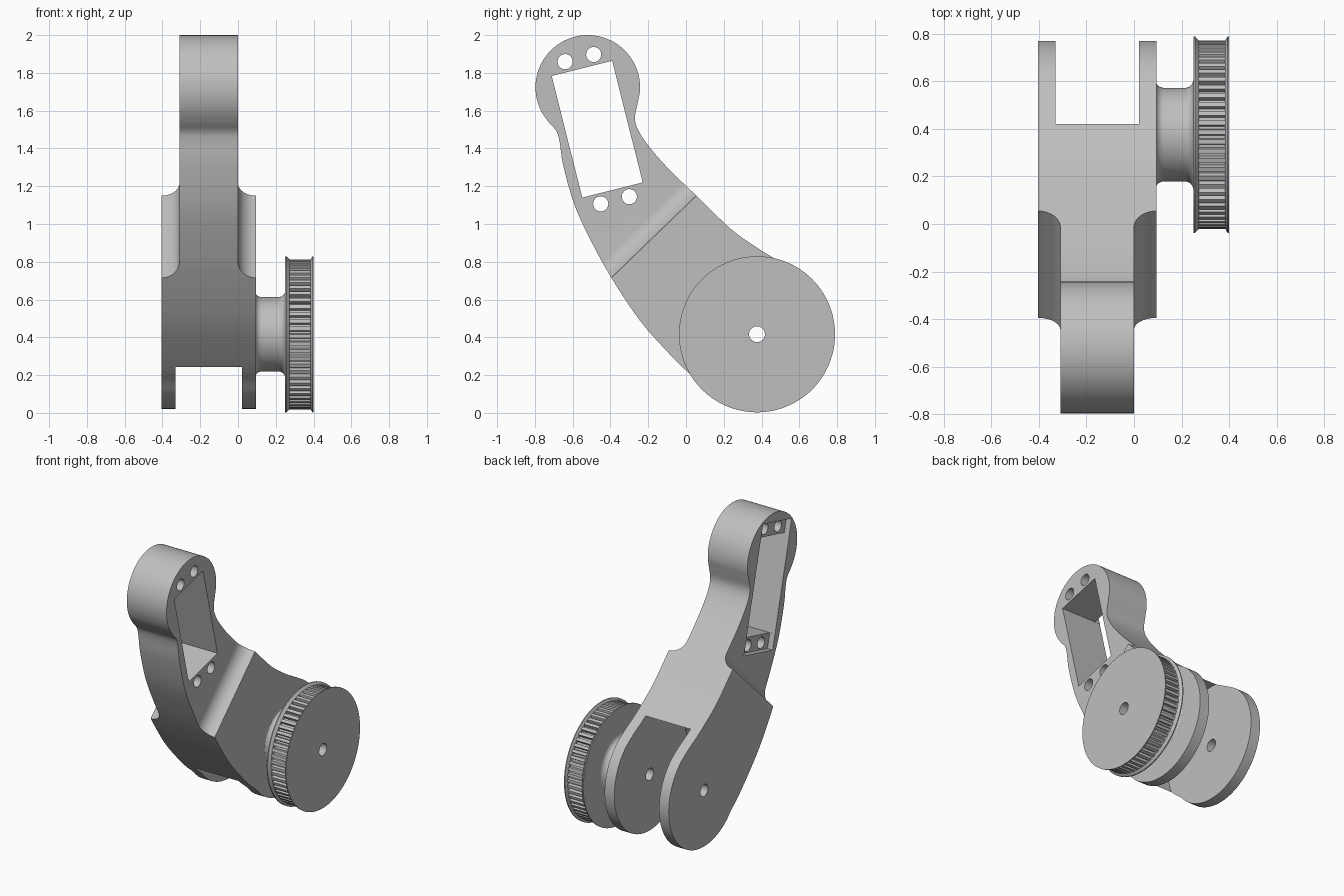
import bpy, bmesh
from math import sin, cos, pi, radians
from mathutils import Vector

if "Cube" in bpy.data.objects:
    bpy.data.objects.remove(bpy.data.objects["Cube"])

grey = bpy.data.materials.new("matte grey")
grey.use_nodes = True
COLOUR = (0.52, 0.52, 0.52, 1)
grey.diffuse_color = COLOUR
grey.node_tree.nodes["Principled BSDF"].inputs["Base Color"].default_value = COLOUR

X, Y, Z = Vector((1, 0, 0)), Vector((0, 1, 0)), Vector((0, 0, 1))
AXLE = Vector((0.376, 0.416))      # pivot, as (y, z)
HEAD = Vector((-0.52, 1.723))      # centre of the rounded top
BORE = 0.042


def make(name, bm):
    bmesh.ops.recalc_face_normals(bm, faces=bm.faces)
    mesh = bpy.data.meshes.new(name)
    bm.to_mesh(mesh)
    bm.free()
    mesh.materials.append(grey)
    ob = bpy.data.objects.new(name, mesh)
    bpy.context.collection.objects.link(ob)
    return ob


def prism(name, pts, lo, hi, u=Y, v=Z, w=X, origin=Vector((0, 0, 0))):
    """Extrude a closed 2D outline along w."""
    bm = bmesh.new()
    ends = [[bm.verts.new(origin + u * a + v * b + w * d) for a, b in pts] for d in (lo, hi)]
    bm.faces.new(ends[0])
    bm.faces.new(ends[1])
    for i in range(len(pts)):
        bm.faces.new((ends[0][i - 1], ends[0][i], ends[1][i], ends[1][i - 1]))
    return make(name, bm)


def arc(c, r, a0, a1, n):
    angles = [radians(a0 + (a1 - a0) * i / n) for i in range(n + 1)]
    return [(c[0] + r * cos(a), c[1] + r * sin(a)) for a in angles]


def circle(c, r, n=96):
    return arc(c, r, 0, 360, n)[:-1]


def smooth_loop(ctrl, steps=4):
    """Closed Catmull-Rom curve through the control points."""
    p, out = [Vector(c) for c in ctrl], []
    for i in range(len(p)):
        a, b, c, d = p[i - 1], p[i], p[(i + 1) % len(p)], p[(i + 2) % len(p)]
        for k in range(steps):
            t = k / steps
            out.append((2 * b + (c - a) * t + (2 * a - 5 * b + 4 * c - d) * t ** 2
                        + (3 * b - a - 3 * c + d) * t ** 3) / 2)
    return out


def lathe(name, profile, n=128):
    """Spin a closed (x, radius) profile about the axle."""
    bm = bmesh.new()
    rings = [[bm.verts.new((x, AXLE.x + r * cos(2 * pi * i / n), AXLE.y + r * sin(2 * pi * i / n)))
              for x, r in profile] for i in range(n)]
    for i in range(n):
        for j in range(len(profile)):
            bm.faces.new((rings[i - 1][j - 1], rings[i - 1][j], rings[i][j], rings[i][j - 1]))
    return make(name, bm)


def cut(ob, cutter):
    mod = ob.modifiers.new("cut", "BOOLEAN")
    mod.operation, mod.solver, mod.object = "DIFFERENCE", "EXACT", cutter
    bpy.context.view_layer.objects.active = ob
    bpy.ops.object.modifier_apply(modifier=mod.name)
    bpy.data.objects.remove(cutter)


def shade(ob, angle=30):
    bpy.ops.object.select_all(action="DESELECT")
    ob.select_set(True)
    bpy.context.view_layer.objects.active = ob
    bpy.ops.object.shade_smooth_by_angle(angle=radians(angle))


# Arm: one curved side outline at full width
outline = smooth_loop(
    arc(HEAD, 0.277, -18, 222, 16)
    + [(-0.685, 1.49), (-0.668, 1.43), (-0.65, 1.31), (-0.59, 1.10), (-0.5, 0.905),
       (-0.395, 0.715), (-0.245, 0.49), (-0.1, 0.325), (0.005, 0.22)]
    + arc(AXLE, 0.395, 219, 422, 14)
    + [(0.46, 0.822), (0.36, 0.885), (0.23, 0.98), (0.055, 1.15), (-0.05, 1.25),
       (-0.15, 1.355), (-0.235, 1.465), (-0.27, 1.55)])
arm = prism("arm", outline, -0.405, 0.095)

# Coved shoulders narrow the upper arm on both sides
along = Vector((0, 0.719, 0.695))
up = Vector((0, -0.695, 0.719))
shoulder = Vector((0, -0.395, 0.715))
COVE = 0.095
for side, outer in ((1, 0.095), (-1, -0.405)):
    pts = arc((0, COVE), COVE, 270, 180, 10) + [(-COVE, 3), (0.3, 3), (0.3, 0)]
    cut(arm, prism("shoulder_cutter", pts, -2, 2, X * side, up, along, shoulder + X * outer))

# Fork slot and axle hole
cut(arm, prism("slot_cutter", circle(AXLE, 0.432), -0.33, 0.02))
cut(arm, prism("axle_cutter", circle(AXLE, BORE, 32), -1, 1))

# Tilted motor window, shallow ear pocket and screw holes
side_dir = Vector((0, 0.970, 0.243))
long_dir = Vector((0, -0.243, 0.970))
window = Vector((0, -0.47, 1.502))


def rect(w, h):
    return [(-w, -h), (w, -h), (w, h), (-w, h)]


cut(arm, prism("window_cutter", rect(0.165, 0.332), -1, 1, side_dir, long_dir, X, window))
cut(arm, prism("pocket_cutter", rect(0.164, 0.437), -1, -0.27, side_dir, long_dir, X, window))
for sx in (-1, 1):
    for sz in (-1, 1):
        hole = circle((sx * 0.078, sz * 0.388), 0.04, 32)
        cut(arm, prism("screw_cutter", hole, -1, 1, side_dir, long_dir, X, window))
shade(arm)

# Pulley hub with filleted ends, and its two bevelled flanges
hub = ([(0.09, BORE), (0.09, 0.227)] + arc((0.125, 0.232), 0.035, 180, 270, 6)
       + arc((0.215, 0.232), 0.035, 270, 360, 6) + [(0.25, 0.413), (0.257, 0.413),
       (0.273, 0.396), (0.273, 0.3), (0.273, BORE)])
shade(lathe("pulley_hub", hub))
flange = [(0.27, BORE), (0.27, 0.36), (0.384, 0.36), (0.384, 0.396),
          (0.394, 0.413), (0.40, 0.413), (0.40, BORE)]
shade(lathe("pulley_outer_flange", flange))

# Toothed belt band
TEETH = 62
teeth = []
for i in range(TEETH):
    for f, r in ((0, 0.397), (0.5, 0.397), (0.6, 0.375), (0.9, 0.375)):
        a = 2 * pi * (i + f) / TEETH
        teeth.append((AXLE.x + r * cos(a), AXLE.y + r * sin(a)))
band = prism("pulley_teeth", teeth, 0.272, 0.385)
cut(band, prism("band_cutter", circle(AXLE, 0.3), 0, 1))
shade(band)
